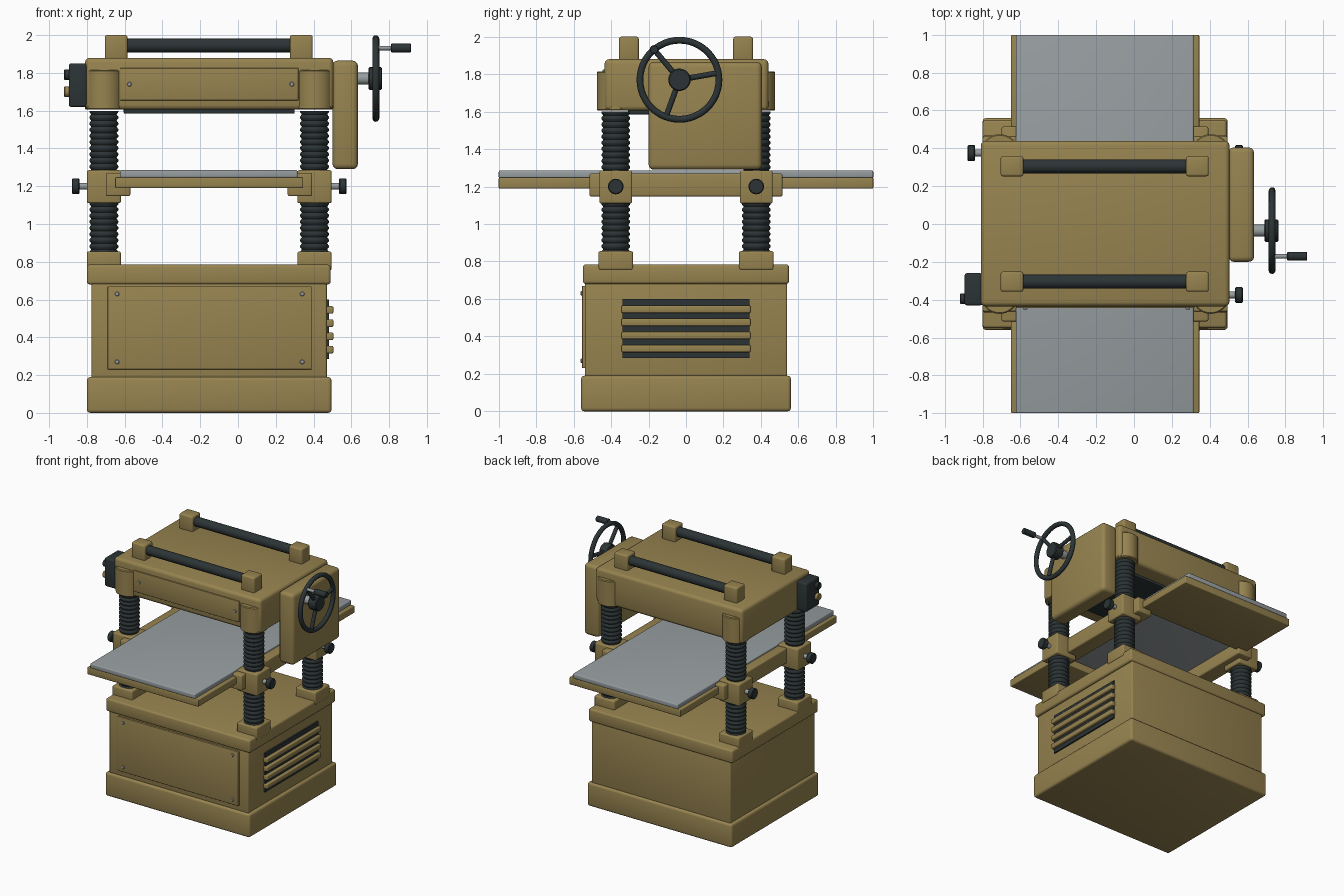
import bpy, bmesh, math
from mathutils import Vector, Matrix

if "Cube" in bpy.data.objects:
    bpy.data.objects.remove(bpy.data.objects["Cube"])


def material(name, rgb):
    m = bpy.data.materials.new(name)
    m.use_nodes = True
    m.diffuse_color = (*rgb, 1)
    m.node_tree.nodes["Principled BSDF"].inputs["Base Color"].default_value = (*rgb, 1)
    return m


ochre = material("ochre_paint", (0.31, 0.23, 0.08))
dark = material("dark_iron", (0.025, 0.034, 0.036))
steel = material("bare_steel", (0.31, 0.34, 0.352))


def finish(name, bm, mat):
    bmesh.ops.recalc_face_normals(bm, faces=bm.faces)
    mesh = bpy.data.meshes.new(name)
    bm.to_mesh(mesh)
    bm.free()
    mesh.materials.append(mat)
    ob = bpy.data.objects.new(name, mesh)
    bpy.context.collection.objects.link(ob)
    bpy.ops.object.select_all(action="DESELECT")
    ob.select_set(True)
    bpy.context.view_layer.objects.active = ob
    bpy.ops.object.shade_smooth_by_angle(angle=math.radians(40))
    return ob


def box(name, xs, ys, zs, mat=ochre, bevel=0.01):
    """Rounded box from its extents on each axis."""
    bm = bmesh.new()
    bmesh.ops.create_cube(bm, size=1)
    for v in bm.verts:
        v.co = [(a + b) / 2 + c * abs(b - a) for (a, b), c in zip((xs, ys, zs), v.co)]
    if bevel:
        bmesh.ops.bevel(bm, geom=bm.edges[:], offset=bevel, segments=3,
                        profile=0.5, affect="EDGES")
    return finish(name, bm, mat)


def lathe(name, profile, origin, axis, mat, steps=32):
    """Spin (radius, height) points around an axis through origin."""
    bm = bmesh.new()
    rings = [[bm.verts.new((r * math.cos(t), r * math.sin(t), h))
              for t in (math.tau * i / steps for i in range(steps))]
             for r, h in profile]
    for a, b in zip(rings, rings[1:]):
        for i in range(steps):
            j = (i + 1) % steps
            bm.faces.new((a[i], a[j], b[j], b[i]))
    bm.faces.new(rings[0])
    bm.faces.new(rings[-1])
    turn = Vector((0, 0, 1)).rotation_difference(Vector(axis)).to_matrix().to_4x4()
    bm.transform(Matrix.Translation(origin) @ turn)
    return finish(name, bm, mat)


def rod(name, start, end, radius, mat, bevel=0.0, steps=24):
    start, end = Vector(start), Vector(end)
    length = (end - start).length
    profile = [(radius, 0), (radius, length)]
    if bevel:
        profile = [(radius - bevel, 0), (radius, bevel),
                   (radius, length - bevel), (radius - bevel, length)]
    return lathe(name, profile, start, (end - start).normalized(), mat, steps)


# Cabinet
box("plinth", (-0.8, 0.495), (-0.56, 0.56), (0, 0.19), bevel=0.018)
box("cabinet", (-0.775, 0.47), (-0.54, 0.54), (0.17, 0.7))
box("cabinet_top", (-0.8, 0.49), (-0.55, 0.55), (0.68, 0.785), bevel=0.015)
box("access_panel", (-0.69, 0.39), (-0.555, -0.53), (0.23, 0.67), bevel=0.004)
for x in (-0.64, 0.34):
    for z in (0.27, 0.63):
        rod("panel_screw", (x, -0.55, z), (x, -0.562, z), 0.012, steel, 0.003, 12)

# Louvred vent
box("vent_recess", (0.46, 0.482), (-0.34, 0.34), (0.285, 0.6), dark, 0)
for i in range(4):
    z = 0.335 + i * 0.07
    box("vent_slat", (0.46, 0.505), (-0.345, 0.345), (z - 0.02, z + 0.02), bevel=0.008)

# Four threaded columns with feet, clamps, knobs and head sleeves
pitch, bottom, teeth = 0.0325, 0.8, 25
thread = []
for i in range(teeth):
    z = i * pitch
    thread += [(0.067, z), (0.077, z + pitch * 0.4), (0.077, z + pitch * 0.6)]
for side, cx in ((-1, -0.71), (1, 0.405)):
    for cy in (-0.375, 0.375):
        lathe("threaded_column", thread, (cx, cy, bottom), (0, 0, 1), dark)
        box("column_foot", (cx - 0.09, cx + 0.09), (cy - 0.092, cy + 0.092), (0.755, 0.855))
        box("column_clamp", (cx - 0.09, cx + 0.09), (cy - 0.088, cy + 0.088), (1.11, 1.285))
        rod("head_sleeve", (cx, cy, 1.605), (cx, cy, 1.815), 0.1, ochre, 0.006, 40)
        edge = cx + side * 0.085
        rod("knob_shaft", (edge, cy, 1.2), (edge + side * 0.05, cy, 1.2), 0.018, steel)
        rod("clamp_knob", (edge + side * 0.045, cy, 1.2),
            (edge + side * 0.085, cy, 1.2), 0.042, dark, 0.005, 16)

# Table: steel bed, side rails and extension trays
box("table_bed", (-0.625, 0.315), (-1, 1), (1.245, 1.285), steel, 0.008)
for x in (-0.635, 0.328):
    box("table_rail", (x - 0.065, x + 0.065), (-0.515, 0.515), (1.147, 1.27))
for s in (-1, 1):
    box("extension_tray", (-0.65, 0.345), sorted((s * 0.48, s)), (1.19, 1.248), bevel=0.006)

# Cutter head housing
box("head_housing", (-0.81, 0.505), (-0.435, 0.44), (1.605, 1.88), bevel=0.025)
box("head_panel", (-0.625, 0.32), (-0.445, -0.42), (1.655, 1.825), bevel=0.004)
box("cutter_bed", (-0.605, 0.3), (-0.31, 0.31), (1.585, 1.63), dark, 0.005)
for x in (-0.575, 0.285):
    rod("head_screw", (x, -0.44, 1.74), (x, -0.452, 1.74), 0.012, steel, 0.003, 12)

# Carrying bars on top
for y in (-0.305, 0.305):
    rod("top_bar", (-0.62, y, 1.945), (0.31, y, 1.945), 0.037, dark)
    for x in (-0.645, 0.335):
        box("bar_block", (x - 0.06, x + 0.06), (y - 0.053, y + 0.053), (1.87, 2), bevel=0.012)

# Switch box
box("switch_box", (-0.895, -0.8), (-0.43, -0.26), (1.62, 1.85), dark, 0.012)
for z, mat in ((1.79, dark), (1.7, ochre)):
    rod("switch_button", (-0.88, -0.395, z), (-0.92, -0.395, z), 0.028, mat, 0.004)

# Gearbox and handwheel
box("gearbox", (0.5, 0.635), (-0.2, 0.405), (1.29, 1.865), bevel=0.028)
hub = Vector((0.73, -0.035, 1.77))


def on_wheel(angle, radius, dx=0.0):
    a = math.radians(angle)
    return hub + Vector((dx, radius * math.cos(a), radius * math.sin(a)))


rod("wheel_shaft", hub - Vector((0.11, 0, 0)), hub, 0.032, steel)
rod("wheel_hub", hub - Vector((0.04, 0, 0)), hub + Vector((0.033, 0, 0)), 0.06, dark, 0.006)
for angle in (10, 130, 250):
    rod("wheel_spoke", on_wheel(angle, 0.03), on_wheel(angle, 0.212), 0.015, dark, steps=12)
bpy.ops.mesh.primitive_torus_add(location=hub, rotation=(0, math.pi / 2, 0), major_segments=48,
                                 minor_segments=12, major_radius=0.211, minor_radius=0.018)
rim = bpy.context.object
rim.name = "wheel_rim"
rim.data.materials.append(dark)
bpy.ops.object.shade_smooth()
rod("crank_pin", on_wheel(130, 0.211), on_wheel(130, 0.211, 0.09), 0.012, steel)
rod("crank_grip", on_wheel(130, 0.211, 0.08), on_wheel(130, 0.211, 0.185), 0.023, dark, 0.003)
